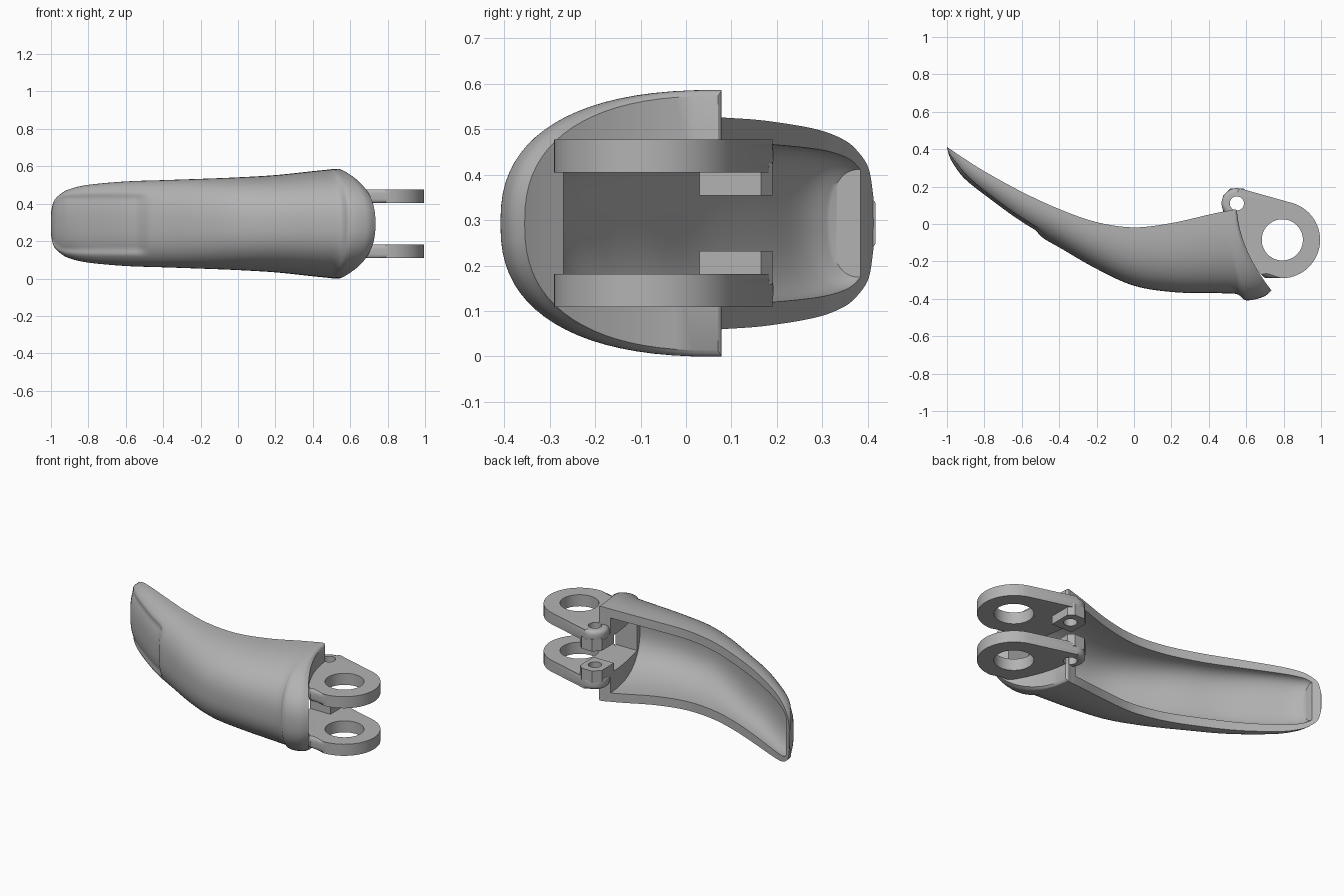
import bpy, bmesh, math
from mathutils import Vector

if "Cube" in bpy.data.objects:
    bpy.data.objects.remove(bpy.data.objects["Cube"])

CZ = 0.293            # mid height, the part is mirrored about it
N = 40                # segments around a section
grey = bpy.data.materials.new("plain_grey")
grey.diffuse_color = (0.45, 0.45, 0.45, 1)
grey.use_nodes = True
grey.node_tree.nodes["Principled BSDF"].inputs["Base Color"].default_value = grey.diffuse_color

# Section stations: back x, back y, front x, front y, half width
ROWS = [
    (-1.0, .412, -1.0, .39, .06), (-.985, .402, -.985, .335, .12),
    (-.95, .378, -.95, .275, .158), (-.9, .345, -.9, .215, .185),
    (-.8, .282, -.8, .135, .208), (-.6, .172, -.6, -.01, .226),
    (-.4, .08, -.4, -.125, .233), (-.2, .01, -.2, -.24, .24),
    (0, -.018, 0, -.33, .248), (.2, .005, .22, -.365, .26),
    (.4, .05, .46, -.37, .281), (.48, .067, .55, -.375, .289),
    (.515, .073, .6, -.408, .293), (.54, .078, .69, -.39, .292),
    (.55, .07, .735, -.355, .28)]


def station(u):
    """Smooth interpolation through the station rows."""
    i = min(int(u), len(ROWS) - 2)
    t = u - i
    p = [ROWS[max(0, min(len(ROWS) - 1, i + k))] for k in (-1, 0, 1, 2)]
    return [.5 * (2 * b + (c - a) * t + (2 * a - 5 * b + 4 * c - d) * t * t
                  + (3 * b - a - 3 * c + d) * t ** 3) for a, b, c, d in zip(*p)]


def step(a, b, x):
    t = max(0, min(1, (x - a) / (b - a)))
    return t * t * (3 - 2 * t)


def section(u, inset=0, extend=0):
    bx, by, fx, fy, w = station(u)
    fy += inset
    w -= inset * 1.1
    pts = []
    for i in range(N + 1):
        t = math.pi * i / N
        f = max(0, math.sin(t)) ** .82
        c = math.cos(t)
        z = w * math.copysign(abs(c) ** .82, c) if abs(c) > 1e-6 else 0
        x = bx + (fx - bx) * (f - .8 * f * (1 - f))
        y = by + (fy - by) * f
        if not inset:   # shallow pad recess on the tip
            y += .022 * (1 - step(-.53, -.485, x)) * (1 - step(.13, .17, abs(z))) * step(.4, .8, f)
        pts.append((x, y, CZ + z))
    if extend:
        pts = [(bx, by + extend, CZ + w)] + pts + [(bx, by + extend, CZ - w)]
    return pts


def finish(name, bm):
    bmesh.ops.recalc_face_normals(bm, faces=bm.faces)
    me = bpy.data.meshes.new(name)
    bm.to_mesh(me)
    bm.free()
    me.materials.append(grey)
    ob = bpy.data.objects.new(name, me)
    bpy.context.collection.objects.link(ob)
    return ob


def loft(name, rings):
    bm = bmesh.new()
    vs = [[bm.verts.new(p) for p in r] for r in rings]
    n = len(rings[0])
    for a, b in zip(vs, vs[1:]):
        for i in range(n):
            j = (i + 1) % n
            bm.faces.new((a[i], a[j], b[j], b[i]))
    for r in (vs[0], vs[-1]):       # caps from mirrored point pairs
        for i in range(n // 2):
            j = n - 1 - i
            q = [r[i], r[i + 1], r[j - 1], r[j]]
            bm.faces.new(list(dict.fromkeys(q)))
    return finish(name, bm)


def prism(name, outline, z0, z1, bevel=0, segs=4):
    bm = bmesh.new()
    lo = [bm.verts.new((x, y, z0)) for x, y in outline]
    hi = [bm.verts.new((x, y, z1)) for x, y in outline]
    caps = [bm.faces.new(lo), bm.faces.new(hi)]
    n = len(lo)
    for i in range(n):
        j = (i + 1) % n
        bm.faces.new((lo[i], lo[j], hi[j], hi[i]))
    if bevel:
        edges = list({e for f in caps for e in f.edges})
        bmesh.ops.bevel(bm, geom=edges, offset=bevel, segments=segs,
                        profile=.5, affect='EDGES')
    return finish(name, bm)


def circle(x, y, r, n=48):
    return [(x + r * math.cos(2 * math.pi * i / n),
             y + r * math.sin(2 * math.pi * i / n)) for i in range(n)]


def hull(points):
    """Convex outline of 2D points."""
    def half(ps):
        out = []
        for p in ps:
            while len(out) > 1 and ((out[-1][0] - out[-2][0]) * (p[1] - out[-2][1])
                                    - (out[-1][1] - out[-2][1]) * (p[0] - out[-2][0])) <= 1e-7:
                out.pop()
            out.append(p)
        return out[:-1]
    ps = sorted(points)
    return half(ps) + half(ps[::-1])


def activate(ob):
    bpy.ops.object.select_all(action='DESELECT')
    ob.select_set(True)
    bpy.context.view_layer.objects.active = ob


def cut(ob, cutter):
    m = ob.modifiers.new("cut", 'BOOLEAN')
    m.operation, m.solver, m.object = 'DIFFERENCE', 'EXACT', cutter
    activate(ob)
    bpy.ops.object.modifier_apply(modifier=m.name)
    bpy.data.objects.remove(cutter)


def smooth(ob):
    activate(ob)
    bpy.ops.object.shade_smooth_by_angle(angle=math.radians(35))


# Curved shell: solid loft, hollowed from the back, with a window in the end wall
last = len(ROWS) - 1
shell = loft("shell", [section(last * i / 112) for i in range(113)])
U0, U1 = 1.8, 10.9
rings = []
for i in range(61):
    u = U0 + (U1 - U0) * i / 60
    rings.append(section(u, .03 + .02 * step(2, 6, u), .2))
cut(shell, loft("cavity_cutter", rings))
cut(shell, prism("window_cutter", [(.3, -.27), (.95, -.27), (.95, .4), (.3, .4)], .181, .405))
smooth(shell)

# Hinge lugs with inner bosses, mirrored top and bottom
outline = hull(circle(.79, -.085, .205, 64) + circle(.55, .11, .082, 32)
               + [(.70, -.288), (.68, -.27)])
block = [(.475, .03), (.475, .15), (.515, .19), (.585, .19), (.615, .165), (.615, .03)]
for side, s in (("upper", 1), ("lower", -1)):
    def zs(a, b):
        return sorted((CZ + s * a, CZ + s * b))
    lug = prism(side + "_hinge_lug", outline, *zs(.112, .184), bevel=.024)
    cut(lug, prism("pin_cutter", circle(.793, -.085, .11, 64), 0, .6))
    cut(lug, prism("small_cutter", circle(.55, .11, .038, 32), 0, .6))
    smooth(lug)
    boss = prism(side + "_hinge_boss", block, *zs(.061, .135))
    cut(boss, prism("small_cutter", circle(.55, .11, .038, 32), 0, .6))
    smooth(boss)
